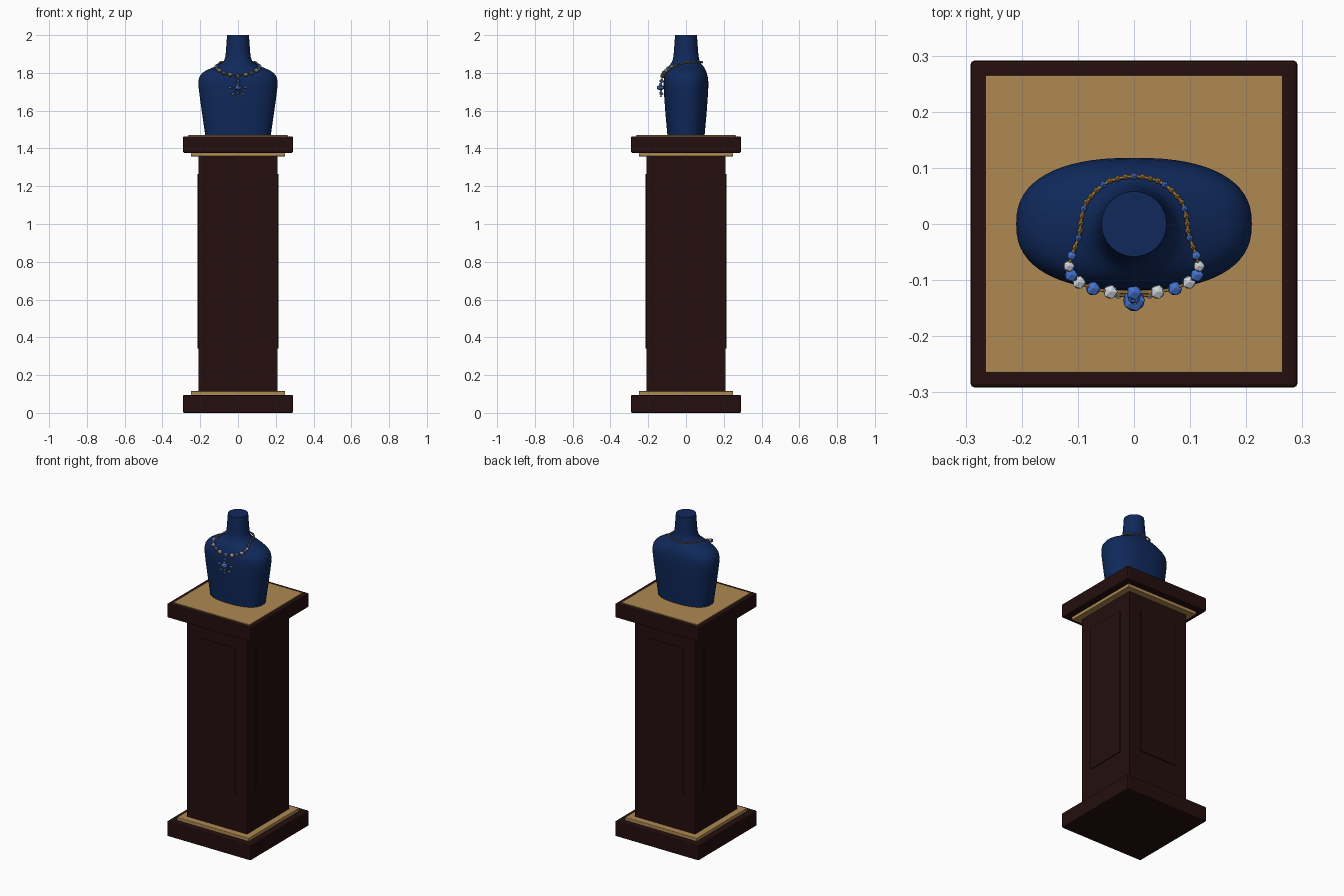
import bpy, bmesh, math
from mathutils import Vector, Matrix

if "Cube" in bpy.data.objects:
    bpy.data.objects.remove(bpy.data.objects["Cube"])


def material(name, rgb):
    m = bpy.data.materials.new(name)
    m.diffuse_color = (*rgb, 1)
    m.use_nodes = True
    m.node_tree.nodes["Principled BSDF"].inputs["Base Color"].default_value = m.diffuse_color
    return m


WOOD = material("dark wood", (0.018, 0.0045, 0.0045))
GOLD = material("satin gold", (0.42, 0.25, 0.085))
CHAIN = material("chain gold", (0.36, 0.20, 0.055))
VELVET = material("navy velvet", (0.005, 0.022, 0.105))
BLUE = material("blue gem", (0.06, 0.17, 0.62))
CLEAR = material("clear gem", (0.62, 0.66, 0.70))


def add_object(name, bm, mat, smooth=None):
    bmesh.ops.recalc_face_normals(bm, faces=bm.faces)
    me = bpy.data.meshes.new(name)
    bm.to_mesh(me)
    bm.free()
    me.materials.append(mat)
    ob = bpy.data.objects.new(name, me)
    bpy.context.collection.objects.link(ob)
    if smooth:
        bpy.ops.object.select_all(action='DESELECT')
        ob.select_set(True)
        bpy.context.view_layer.objects.active = ob
        bpy.ops.object.shade_smooth_by_angle(angle=math.radians(smooth))
    return ob


def box(name, half, z0, z1, mat, bevel=0.0):
    """Box centred on the axis; half = (half x, half y)."""
    bm = bmesh.new()
    bmesh.ops.create_cube(bm, size=1)
    bmesh.ops.scale(bm, vec=(2 * half[0], 2 * half[1], z1 - z0), verts=bm.verts)
    bmesh.ops.translate(bm, vec=(0, 0, (z0 + z1) / 2), verts=bm.verts)
    if bevel:
        bmesh.ops.bevel(bm, geom=bm.edges[:], offset=bevel, segments=2,
                        profile=0.5, affect='EDGES')
    return add_object(name, bm, mat)


# Pedestal
box("base_plinth", (0.291, 0.291), 0.0, 0.095, WOOD, 0.006)
box("base_gold_trim", (0.25, 0.25), 0.09, 0.115, GOLD, 0.003)
box("pedestal_shaft", (0.21, 0.21), 0.10, 1.37, WOOD)
box("top_gold_trim", (0.25, 0.25), 1.358, 1.385, GOLD, 0.003)
box("pedestal_cap", (0.291, 0.291), 1.377, 1.464, WOOD, 0.006)
box("cap_gold_inlay", (0.265, 0.265), 1.455, 1.47, GOLD, 0.002)

# Raised panels on the four sides
for i, side in enumerate(("front", "right", "back", "left")):
    panel = box(side + "_panel", (0.13, 0.006), 0.34, 1.265, WOOD, 0.002)
    panel.data.transform(Matrix.Rotation(i * math.pi / 2, 4, 'Z')
                         @ Matrix.Translation((0, -0.209, 0)))

# Bust: rings of (z, half width, half depth, roundness exponent)
RINGS = [
    (1.465, .173, .098, 2.4), (1.53, .182, .104, 2.4), (1.60, .192, .110, 2.4),
    (1.67, .202, .115, 2.4), (1.72, .208, .118, 2.4), (1.755, .210, .118, 2.4),
    (1.78, .204, .115, 2.4), (1.80, .189, .110, 2.3), (1.815, .166, .104, 2.2),
    (1.828, .135, .097, 2.1), (1.84, .106, .088, 2), (1.852, .086, .078, 2),
    (1.867, .073, .071, 2), (1.89, .066, .066, 2), (1.93, .063, .063, 2),
    (1.97, .060, .060, 2), (2.0, .058, .058, 2)]
SIDES = 64
bm = bmesh.new()
loops = []
for z, rx, ry, e in RINGS:
    ring = []
    for k in range(SIDES):
        c, s = math.cos(k * math.tau / SIDES), math.sin(k * math.tau / SIDES)
        ring.append(bm.verts.new((
            rx * math.copysign(abs(c) ** (2 / e), c),
            ry * math.copysign(abs(s) ** (2 / e), s), z)))
    loops.append(ring)
for a, b in zip(loops, loops[1:]):
    for k in range(SIDES):
        n = (k + 1) % SIDES
        bm.faces.new((a[k], a[n], b[n], b[k]))
bm.faces.new(loops[0])
bm.faces.new(loops[-1])
add_object("display_bust", bm, VELVET, 50)


def beads(name, items, mat):
    """Faceted beads from (centre, radius, vertical squash)."""
    bm = bmesh.new()
    for p, r, sq in items:
        m = Matrix.Translation(p) @ Matrix.Diagonal((r, r, r * sq, 1))
        bmesh.ops.create_icosphere(bm, subdivisions=1, radius=1, matrix=m)
    add_object(name, bm, mat)


def rod(name, points, radius, mat, cyclic=False):
    cu = bpy.data.curves.new(name, 'CURVE')
    cu.dimensions = '3D'
    cu.bevel_depth = radius
    cu.bevel_resolution = 1
    sp = cu.splines.new('POLY')
    sp.points.add(len(points) - 1)
    for q, p in zip(sp.points, points):
        q.co = (*p, 1)
    sp.use_cyclic_u = cyclic
    cu.materials.append(mat)
    ob = bpy.data.objects.new(name, cu)
    bpy.context.collection.objects.link(ob)


# Necklace path, right half from back to front: colour letter, x, y, z, radius
PATH = [
    ('b', 0, .085, 1.857, .007), ('g', .015, .084, 1.857, .006),
    ('g', .029, .081, 1.857, .006), ('g', .043, .077, 1.857, .006),
    ('b', .055, .070, 1.857, .007), ('g', .067, .060, 1.857, .006),
    ('g', .077, .049, 1.857, .006), ('g', .085, .039, 1.857, .006),
    ('b', .090, .027, 1.857, .007), ('g', .093, .014, 1.856, .006),
    ('g', .095, .001, 1.855, .006), ('g', .096, -.012, 1.853, .006),
    ('b', .099, -.025, 1.850, .007), ('g', .105, -.041, 1.846, .006),
    ('b', .111, -.056, 1.842, .009), ('w', .116, -.075, 1.835, .011),
    ('b', .112, -.091, 1.826, .013), ('w', .098, -.104, 1.815, .013),
    ('b', .073, -.115, 1.803, .014), ('w', .042, -.121, 1.793, .014),
    ('b', 0, -.122, 1.787, .015)]
groups = {'b': [], 'g': [], 'w': []}
for kind, x, y, z, r in PATH:
    for s in ((1, -1) if x else (1,)):
        p = Vector((s * x, y, z))
        groups[kind].append((p, r, 0.75 if r > .008 else 1))
        if r > .008:  # gold setting below each large gem
            groups['g'].append((p + Vector((0, -.001, -.006)), r * .9, 0.7))
half = [Vector(row[1:4]) for row in PATH]
rod("necklace_chain", half + [Vector((-p.x, p.y, p.z)) for p in half[-2:0:-1]],
    .003, CHAIN, True)
beads("necklace_gold_beads", groups['g'], CHAIN)
beads("necklace_blue_gems", groups['b'], BLUE)
beads("necklace_clear_gems", groups['w'], CLEAR)

# Pendant: stacked blue stones with clear side stones on fine gold arms
beads("pendant_blue_gems", [
    (Vector((0, -.130, 1.757)), .013, .8), (Vector((0, -.136, 1.722)), .022, .75),
    (Vector((0, -.132, 1.693)), .010, 1.2)], BLUE)
arms = [Vector((s * x, -.126, z)) for s in (1, -1)
        for x, z in ((.042, 1.722), (.028, 1.688))]
beads("pendant_clear_gems", [(p, .008, .8) for p in arms]
      + [(Vector((0, -.136, 1.741)), .008, .7), (Vector((0, -.133, 1.677)), .006, 1)], CLEAR)
for i, p in enumerate(arms):
    rod("pendant_arm_%d" % (i + 1), [Vector((0, -.130, 1.715)), p], .002, CHAIN)
rod("pendant_stem", [Vector((0, -.122, 1.787)), Vector((0, -.130, 1.755)),
                     Vector((0, -.132, 1.68))], .003, CHAIN)
